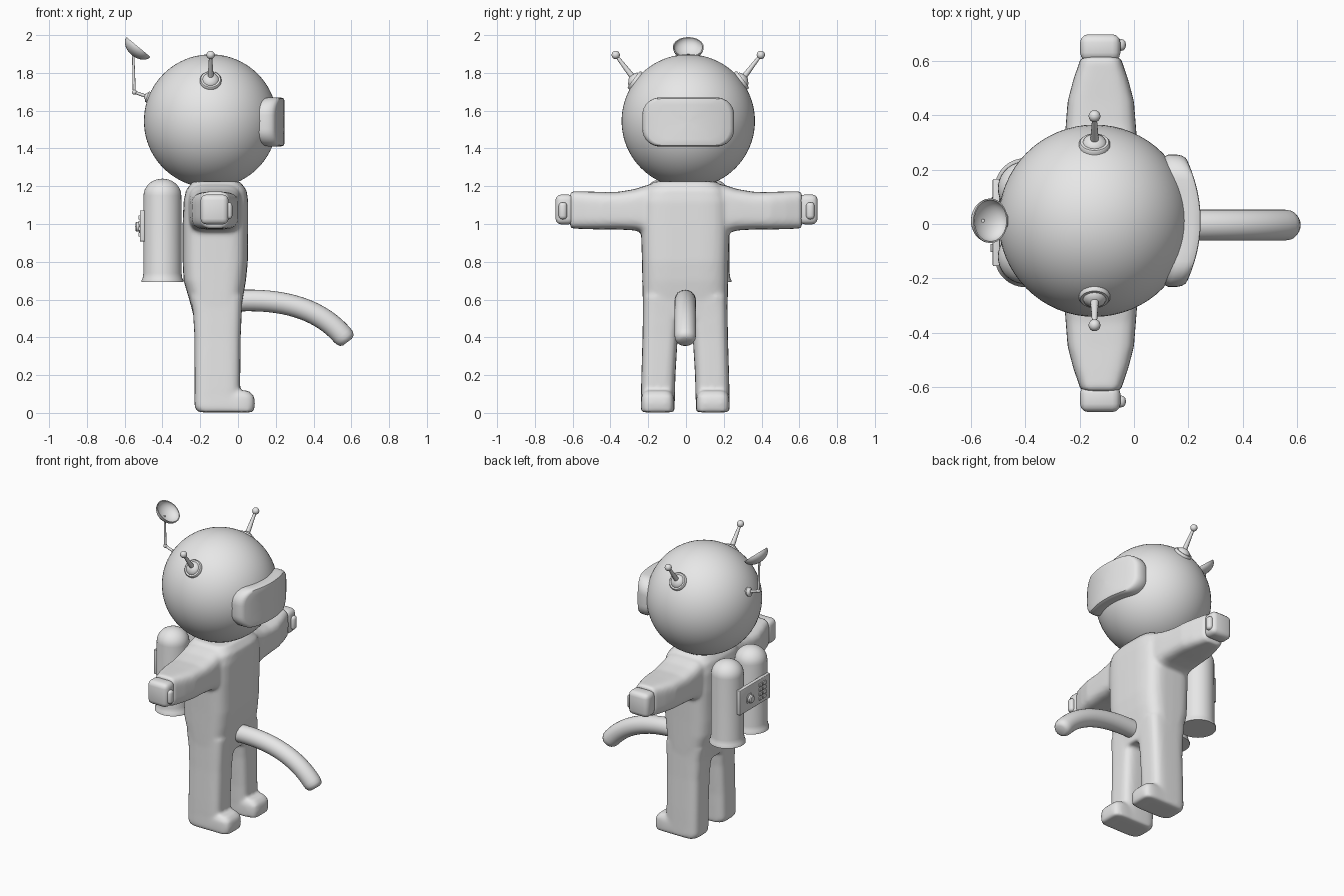
import bpy, bmesh, math
from mathutils import Vector, Matrix

if "Cube" in bpy.data.objects:
    bpy.data.objects.remove(bpy.data.objects["Cube"])

suit_grey = bpy.data.materials.new("suit_grey")
suit_grey.diffuse_color = (0.8, 0.8, 0.8, 1)
suit_grey.use_nodes = True
suit_grey.node_tree.nodes["Principled BSDF"].inputs["Base Color"].default_value = suit_grey.diffuse_color


def finish(name, bm):
    bmesh.ops.remove_doubles(bm, verts=bm.verts, dist=0.0004)
    bmesh.ops.recalc_face_normals(bm, faces=bm.faces)
    me = bpy.data.meshes.new(name)
    bm.to_mesh(me)
    bm.free()
    me.materials.append(suit_grey)
    ob = bpy.data.objects.new(name, me)
    bpy.context.collection.objects.link(ob)
    return ob


def skin(bm, rings, cap=True):
    """Bridge equal-length rings of points with quads."""
    vs = [[bm.verts.new(p) for p in r] for r in rings]
    n = len(vs[0])
    for a, b in zip(vs, vs[1:]):
        for i in range(n):
            j = (i + 1) % n
            bm.faces.new((a[i], a[j], b[j], b[i]))
    if cap:
        bm.faces.new(vs[0])
        bm.faces.new(vs[-1])


def squircle(cu, cv, hu, hv, power=4, n=40):
    pts = []
    for i in range(n):
        c, s = math.cos(2 * math.pi * i / n), math.sin(2 * math.pi * i / n)
        pts.append((cu + hu * math.copysign(abs(c) ** (2 / power), c),
                    cv + hv * math.copysign(abs(s) ** (2 / power), s)))
    return pts


def lathe(name, origin, direction, profile, n=32, cap=True):
    """Revolve (radius, height) pairs about an axis."""
    m = Matrix.Translation(origin) @ Vector(direction).to_track_quat('Z', 'Y').to_matrix().to_4x4()
    bm = bmesh.new()
    rings = [[m @ Vector((r * math.cos(2 * math.pi * i / n), r * math.sin(2 * math.pi * i / n), h))
              for i in range(n)] for r, h in profile]
    skin(bm, rings, cap)
    return finish(name, bm)


def ball(name, loc, r, u=16, v=10):
    bm = bmesh.new()
    bmesh.ops.create_uvsphere(bm, u_segments=u, v_segments=v, radius=r, matrix=Matrix.Translation(loc))
    return finish(name, bm)


def rod(name, a, b, r1, r2):
    d = Vector(b) - Vector(a)
    return lathe(name, a, d, [(r1, 0), (r2, d.length)], 12)


def box(name, loc, size, bevel):
    bm = bmesh.new()
    bmesh.ops.create_cube(bm, size=1, matrix=Matrix.Translation(loc) @ Matrix.Diagonal((*size, 1)))
    bmesh.ops.bevel(bm, geom=bm.edges[:], offset=bevel, segments=3, profile=0.5, affect='EDGES')
    return finish(name, bm)


SIDES = ((1, "left"), (-1, "right"))

# Suit body: torso, legs, feet and sleeves fused into one soft skin
bm = bmesh.new()
torso = [  # z, x min, x max, half width
    (0.50, -0.232, 0.016, 0.222), (0.60, -0.258, 0.025, 0.225), (0.70, -0.288, 0.042, 0.227),
    (0.80, -0.293, 0.052, 0.229), (1.00, -0.293, 0.054, 0.235), (1.12, -0.288, 0.054, 0.232),
    (1.18, -0.275, 0.045, 0.215), (1.225, -0.24, 0.01, 0.165)]
skin(bm, [[(x, y, z) for x, y in squircle((a + b) / 2, -0.004, (b - a) / 2, w)] for z, a, b, w in torso])
for s, _ in SIDES:
    leg = [  # z, x min, x max, inner y, outer y
        (0.005, -0.212, 0.008, 0.058, 0.233), (0.03, -0.23, 0.01, 0.056, 0.236),
        (0.20, -0.23, 0.012, 0.052, 0.232), (0.40, -0.23, 0.014, 0.04, 0.226),
        (0.53, -0.238, 0.02, 0.025, 0.224), (0.62, -0.255, 0.025, 0.01, 0.222)]
    skin(bm, [[(x, y - 0.004, z) for x, y in squircle((a + b) / 2, s * (i + o) / 2, (b - a) / 2, (o - i) / 2)]
              for z, a, b, i, o in leg])
    foot = [(0.003, 0.083, 0.088), (0.05, 0.09, 0.089), (0.09, 0.085, 0.086), (0.118, 0.055, 0.07)]
    skin(bm, [[(x, y - 0.004, z) for x, y in squircle((b - 0.20) / 2, s * 0.146, (b + 0.20) / 2, w, 5)]
              for z, b, w in foot])
    sleeve = [  # y, half depth, z min, z max
        (0.08, 0.14, 0.93, 1.215), (0.20, 0.14, 0.945, 1.208), (0.27, 0.136, 0.966, 1.185),
        (0.36, 0.129, 0.971, 1.17), (0.45, 0.122, 0.971, 1.17), (0.53, 0.101, 0.973, 1.172),
        (0.60, 0.077, 0.976, 1.173), (0.614, 0.073, 0.98, 1.17)]
    skin(bm, [[(x, s * y, z) for x, z in squircle(-0.122, (a + b) / 2, h, (b - a) / 2)]
              for y, h, a, b in sleeve])
body = finish("suit_body", bm)
rm = body.modifiers.new("fuse", 'REMESH')
rm.mode, rm.voxel_size, rm.use_smooth_shade = 'VOXEL', 0.011, True
sm = body.modifiers.new("soften", 'SMOOTH')
sm.factor, sm.iterations = 0.5, 7

# Hands with thumbs
for s, side in SIDES:
    box(side + "_hand", (-0.124, s * 0.645 + 0.003, 1.077), (0.148, 0.098, 0.158), 0.03)
    box(side + "_thumb", (-0.055, s * 0.655 + 0.003, 1.07), (0.05, 0.044, 0.09), 0.018)

# Front hose: round sweep that bends downward and closes with a rounded tip
bm = bmesh.new()
ctrl = [Vector((x, -0.004, z)) for x, z in ((0.0, 0.594), (0.40, 0.612), (0.572, 0.387))]
rings = []
for k in range(21):
    t = min(k / 18, 1)
    p = (1 - t) ** 2 * ctrl[0] + 2 * t * (1 - t) * ctrl[1] + t * t * ctrl[2]
    tan = ((1 - t) * (ctrl[1] - ctrl[0]) + t * (ctrl[2] - ctrl[1])).normalized()
    r = 0.057
    if k >= 18:
        p = p + tan * (-0.012, 0.006, 0.014)[k - 18]
        r = (0.055, 0.046, 0.03)[k - 18]
    up = Vector((0, 1, 0)).cross(tan)
    rings.append([p + r * (math.cos(a) * up + math.sin(a) * Vector((0, 1, 0)))
                  for a in (2 * math.pi * i / 24 for i in range(24))])
skin(bm, rings)
finish("front_hose", bm)

# Helmet
HEAD = Vector((-0.145, 0.012, 1.545))
ball("helmet", HEAD, 0.353, 64, 40)

# Visor: rounded rectangle wrapped around the front of the helmet
bm = bmesh.new()
outline = []
for sy, sz, a0 in ((1, 1, 0), (-1, 1, 90), (-1, -1, 180), (1, -1, 270)):
    for i in range(9):
        a = math.radians(a0 + i * 11.25)
        outline.append((sy * 0.15 + 0.093 * math.cos(a), sz * 0.037 + 0.093 * math.sin(a)))
    for i in range(1, 8 if sy == sz else 1):  # extra points along the long sides
        outline.append((sy * (0.15 - 0.3 * i / 8), sz * 0.13))
layers = [(0.9, -0.12), (1, -0.06), (1, -0.028), (0.985, -0.012), (0.95, -0.002), (0.9, 0.0),
          (0.7, 0), (0.45, 0), (0.2, 0), (0.01, 0)]
skin(bm, [[(0.245 + d - 1.0 * (k * y) ** 2, HEAD.y + k * y, 1.54 + k * z) for y, z in outline]
          for k, d in layers])
finish("visor", bm)

# Side antennas: stepped disc, tapered stick and ball
for s, side in SIDES:
    base = HEAD + Vector((0, s * 0.28, 0.214))
    tip = HEAD + Vector((0, s * 0.384, 0.35))
    lathe(side + "_antenna_base", base, (0, s * 0.283, 0.214),
          [(0.057, -0.015), (0.057, 0.006), (0.052, 0.012), (0.042, 0.012), (0.038, 0.02),
           (0.026, 0.027), (0.014, 0.034), (0, 0.036)])
    rod(side + "_antenna_stick", base, tip, 0.017, 0.008)
    ball(side + "_antenna_ball", tip, 0.022)

# Dish aerial on a bent stalk at the back of the helmet
Y = HEAD.y
elbow = (-0.549, Y, 1.698)
mount = Vector((-0.475, Y, 1.672))
lathe("dish_mount", mount, mount - HEAD, [(0.03, -0.02), (0.03, 0.006), (0.018, 0.012), (0.012, 0.02), (0, 0.021)], 20)
rod("dish_lower_stalk", mount, elbow, 0.009, 0.008)
ball("dish_elbow", elbow, 0.013)
rod("dish_upper_stalk", elbow, (-0.555, Y, 1.9), 0.008, 0.006)
outer = [(0.082 * math.sin(a), -0.055 * math.cos(a)) for a in (math.radians(10 * i) for i in range(10))]
inner = [(r * 0.93, h * 0.9) for r, h in reversed(outer)]
lathe("dish", (-0.527, Y, 1.937), (0.64, 0, 0.77), outer + inner, 32, False)

# Backpack tanks: domed top and flared foot
for s, side in SIDES:
    dome = [(0.1 * math.cos(a), 1.15 + 0.09 * math.sin(a)) for a in (math.radians(10 * i) for i in range(10))]
    lathe(side + "_tank", (-0.4, 0.005 + s * 0.125, 0), (0, 0, 1),
          [(0, 0.692), (0.112, 0.692), (0.112, 0.70), (0.105, 0.712), (0.101, 0.74)] + dome, 36)

# Control panel with knob and keypad
box("control_panel", (-0.506, 0.005, 0.99), (0.026, 0.32, 0.165), 0.004)
lathe("panel_knob", (-0.517, 0.065, 0.985), (-1, 0, 0),
      [(0.034, 0), (0.034, 0.005), (0.026, 0.008), (0.026, 0.02), (0.02, 0.026), (0, 0.027)], 24)
for row in range(4):
    for col in range(2):
        box("keypad_button", (-0.521, -0.05 - 0.038 * col, 0.945 + 0.03 * row), (0.012, 0.03, 0.022), 0.002)

# Smooth shading with crisp edges kept
for ob in bpy.context.collection.objects:
    ob.select_set(True)
    bpy.context.view_layer.objects.active = ob
bpy.ops.object.shade_smooth_by_angle(angle=math.radians(40))
